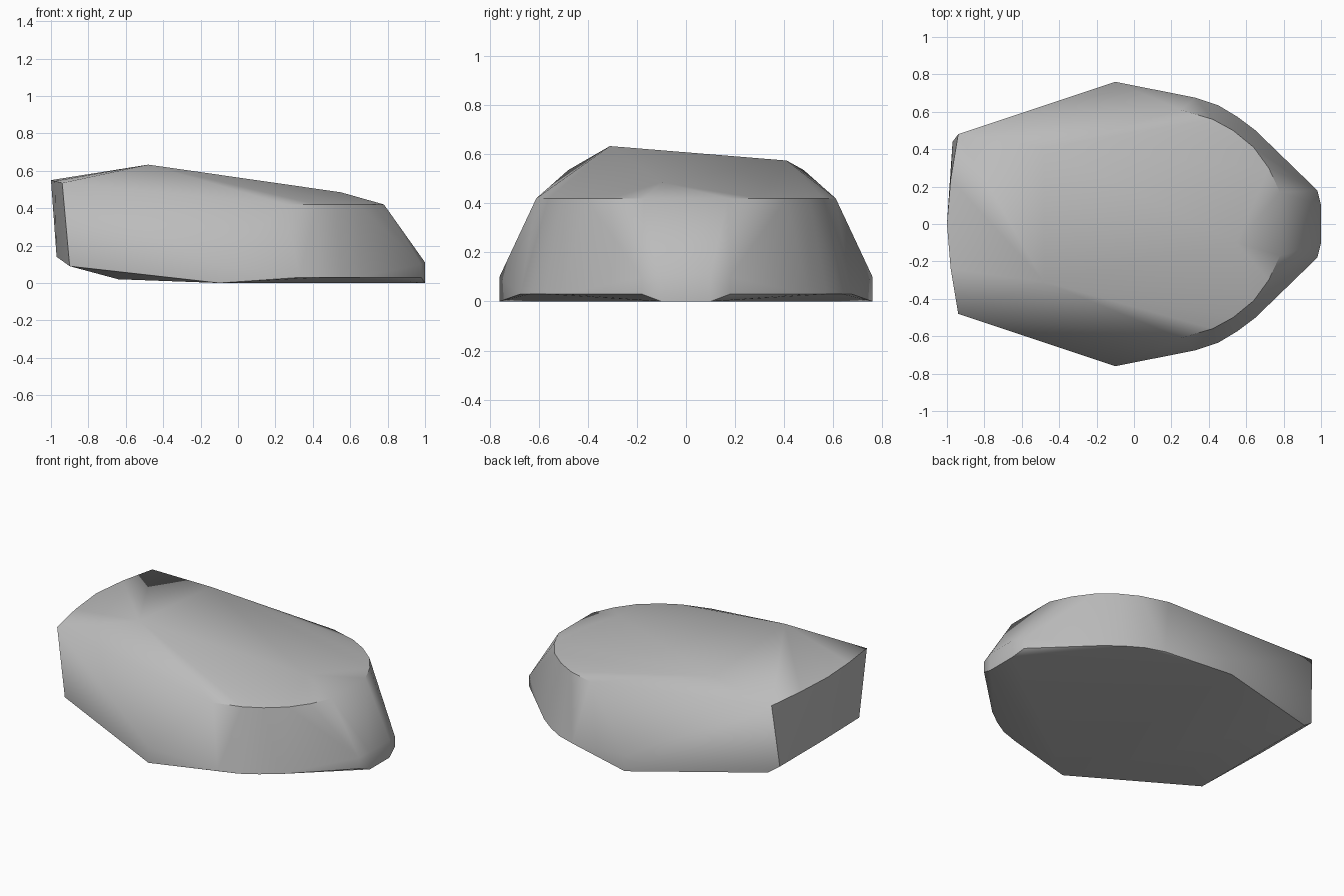
import bpy
import bmesh
import math

default_cube = bpy.data.objects.get("Cube")
if default_cube:
    bpy.data.objects.remove(default_cube, do_unlink=True)

# One stone grey
stone = bpy.data.materials.new("stone grey")
stone.use_nodes = True
grey = (0.5, 0.5, 0.5, 1)
stone.diffuse_color = grey
shader = stone.node_tree.nodes["Principled BSDF"]
shader.inputs["Base Color"].default_value = grey
shader.inputs["Roughness"].default_value = 0.9


def mirrored(points):
    return [(x, side * y, z) for x, y, z in points for side in (1, -1)]


def level(outline, z):
    return mirrored([(x, y, z) for x, y in outline])


# Upper rim and foot, both curving around the nose
upper_rim = level([(.25, .61), (.42, .56), (.53, .5), (.64, .41), (.72, .3), (.78, .17)], .42)
foot = level([(.33, .675), (.45, .635), (.55, .575), (.65, .5), (.98, .18)], .03)

# Blunt nose, wide shoulders and the tall, bowed rear
nose = mirrored([(.98, .18, .1), (1, .1, .11), (1, .1, 0)])
shoulders = mirrored([(-.1, .76, .1), (-.1, .76, 0)])
rear = mirrored([(-.94, .48, .535), (-.98, .24, .545), (-.9, .46, .09), (-.64, .3, .02)])
rear += [(-1, 0, .55), (-.97, .44, .14), (-.97, 0, .14)]

# Uneven crown, highest towards the front side
crown = [(-.48, -.31, .633), (-.48, .41, .574), (.55, -.1, .485)]

bm = bmesh.new()
for point in upper_rim + foot + nose + shoulders + rear + crown:
    bm.verts.new(point)
hull = bmesh.ops.convex_hull(bm, input=bm.verts[:])
unused = {v for v in hull["geom_interior"] + hull["geom_unused"]
          if isinstance(v, bmesh.types.BMVert)}
bmesh.ops.delete(bm, geom=list(unused), context='VERTS')
bmesh.ops.dissolve_limit(bm, angle_limit=math.radians(1), verts=bm.verts[:], edges=bm.edges[:])
bmesh.ops.recalc_face_normals(bm, faces=bm.faces[:])

mesh = bpy.data.meshes.new("boulder")
bm.to_mesh(mesh)
bm.free()
mesh.materials.append(stone)
boulder = bpy.data.objects.new("boulder", mesh)
bpy.context.collection.objects.link(boulder)

# Soft facets with crisp rims
bpy.ops.object.select_all(action='DESELECT')
boulder.select_set(True)
bpy.context.view_layer.objects.active = boulder
bpy.ops.object.shade_smooth_by_angle(angle=math.radians(40))
